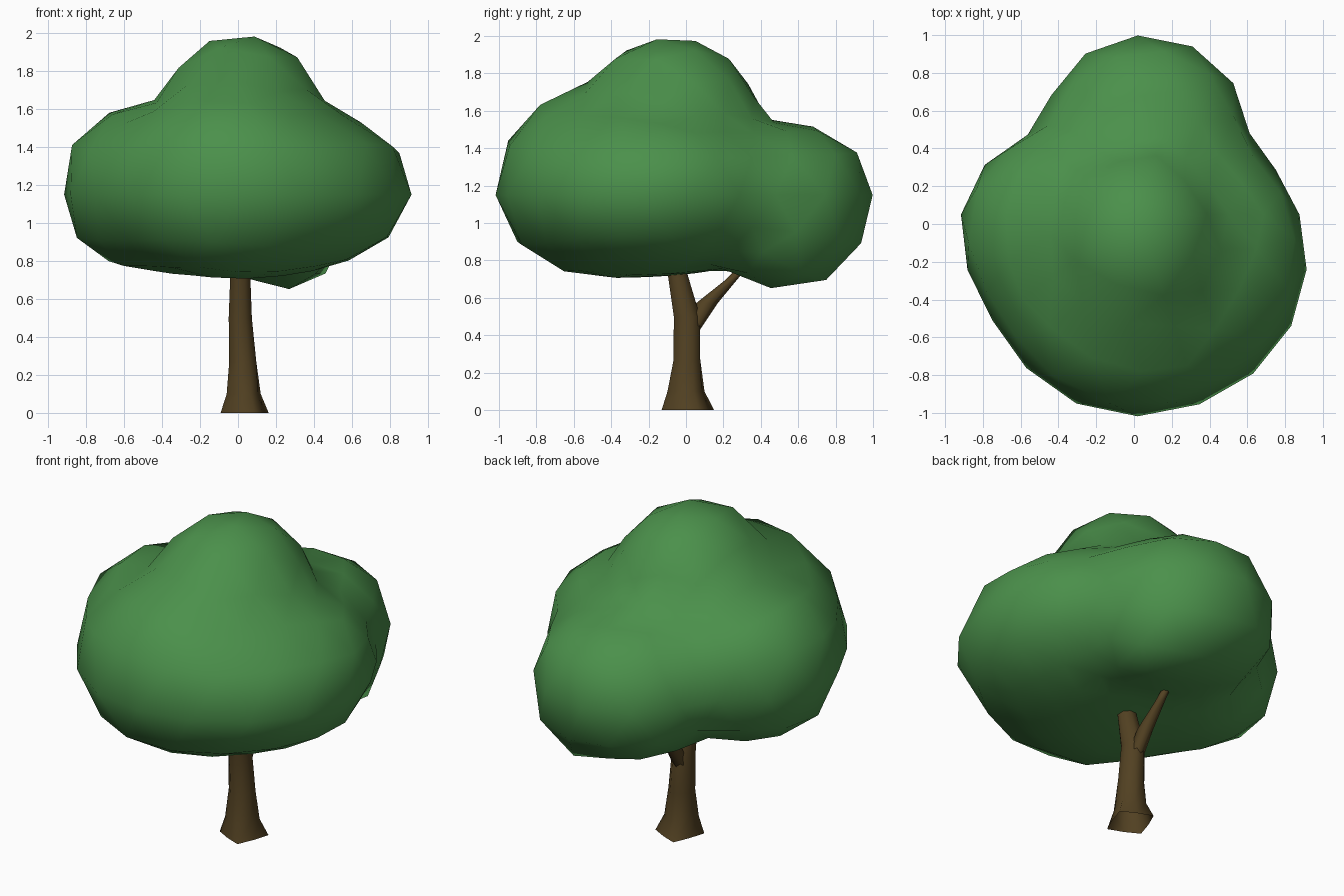
import bpy, bmesh, math
from mathutils import Vector

old = bpy.data.objects.get("Cube")
if old:
    bpy.data.objects.remove(old, do_unlink=True)


def material(name, rgb):
    mat = bpy.data.materials.new(name)
    mat.use_nodes = True
    color = (*rgb, 1)
    mat.diffuse_color = color
    bsdf = next(n for n in mat.node_tree.nodes if n.type == 'BSDF_PRINCIPLED')
    bsdf.inputs["Base Color"].default_value = color
    bsdf.inputs["Roughness"].default_value = 0.9
    return mat


def finish(bm, name, mat):
    bmesh.ops.recalc_face_normals(bm, faces=bm.faces)
    for face in bm.faces:
        face.smooth = True
    mesh = bpy.data.meshes.new(name)
    bm.to_mesh(mesh)
    bm.free()
    mesh.materials.append(mat)
    obj = bpy.data.objects.new(name, mesh)
    bpy.context.collection.objects.link(obj)


def loft(name, rings, mat, sides=8):
    """Tube through level rings: centre x, y, z, radius x, radius y, root flare."""
    bm = bmesh.new()
    loops = []
    for x, y, z, rx, ry, flare in rings:
        loop = []
        for i in range(sides):
            a = math.tau * (i + 0.5) / sides
            k = 1 - flare * (i % 2)
            loop.append(bm.verts.new((x + k * rx * math.cos(a), y + k * ry * math.sin(a), z)))
        loops.append(loop)
    for low, high in zip(loops, loops[1:]):
        for i in range(sides):
            j = (i + 1) % sides
            bm.faces.new((low[i], low[j], high[j], high[i]))
    bm.faces.new(loops[-1])
    finish(bm, name, mat)


leaf_green = material("leaf green", (0.07, 0.28, 0.07))
bark_brown = material("bark brown", (0.085, 0.053, 0.016))

# Trunk with a flared root, leaning slightly forward at the top
loft("trunk", [
    (0.035, 0.01, 0.0, 0.137, 0.152, 0.25),
    (0.03, 0.0, 0.1, 0.097, 0.107, 0.15),
    (0.025, 0.005, 0.27, 0.077, 0.077, 0),
    (0.012, 0.005, 0.5, 0.066, 0.076, 0),
    (0.012, -0.05, 0.75, 0.056, 0.055, 0),
    (0.012, -0.08, 0.86, 0.05, 0.048, 0),
], bark_brown)

# Side branch reaching back into the canopy
loft("branch", [
    (0.015, 0.03, 0.43, 0.045, 0.045, 0),
    (0.01, 0.11, 0.57, 0.04, 0.058, 0),
    (0.01, 0.235, 0.69, 0.026, 0.032, 0),
    (0.01, 0.31, 0.77, 0.02, 0.025, 0),
], bark_brown, sides=6)

# Canopy lobes: centre, radii, vertical squareness
LOBES = [
    (Vector((0.05, -0.19, 1.18)), (0.87, 0.81, 0.46), 2.2),    # wide body
    (Vector((-0.37, -0.02, 1.19)), (0.55, 0.51, 0.44), 2.5),   # left swell
    (Vector((-0.03, -0.44, 1.22)), (0.55, 0.54, 0.49), 2.4),   # front swell
    (Vector((0.02, -0.09, 1.45)), (0.45, 0.5, 0.54), 2.2),     # crown
    (Vector((0.06, 0.52, 1.12)), (0.53, 0.48, 0.41), 2.4),     # back lobe
    (Vector((0.27, 0.53, 0.93)), (0.25, 0.34, 0.28), 2.4),     # low back lobe
]


def inside(p):
    """Soft union of the lobes."""
    total = 0
    for centre, radii, power in LOBES:
        x, y, z = ((p - centre)[i] / radii[i] for i in range(3))
        q = (math.hypot(x, y) ** power + abs(z) ** power) ** (1 / power)
        total += math.exp(14 * (1 - q))
    return total >= 1


# Shrink a coarse ball inward onto the lobes
bm = bmesh.new()
bmesh.ops.create_icosphere(bm, subdivisions=3, radius=1)
heart = Vector((0.02, 0.05, 1.15))
for v in bm.verts:
    d = v.co.normalized()
    t = 1.6
    while t > 0.1 and not inside(heart + d * t):
        t -= 0.004
    v.co = heart + d * t
finish(bm, "canopy", leaf_green)
